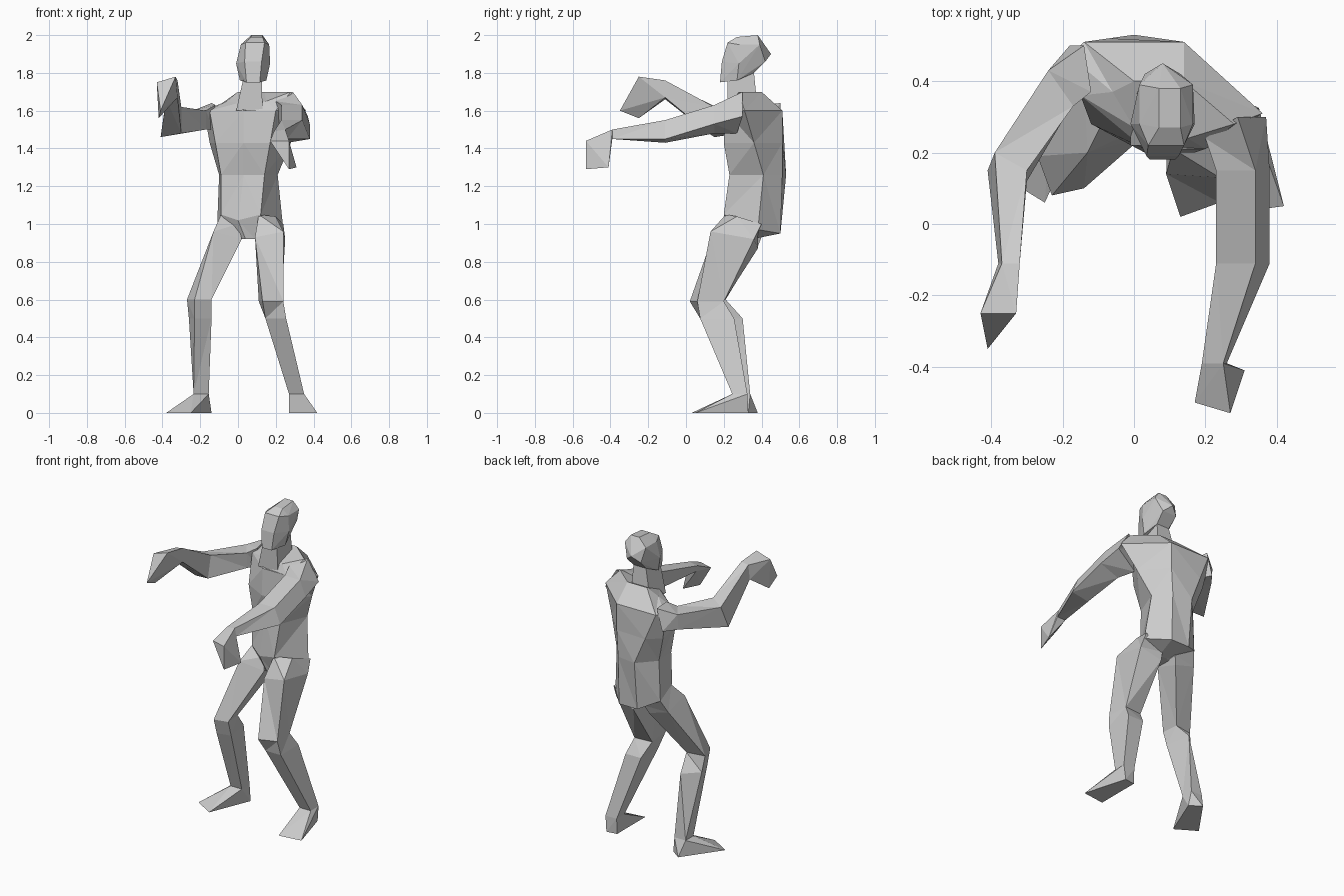
import bpy
import bmesh

default_cube = bpy.data.objects.get("Cube")
if default_cube:
    bpy.data.objects.remove(default_cube, do_unlink=True)

# One plain grey for the whole figure
grey = bpy.data.materials.new("plain_grey")
grey.use_nodes = True
colour = (0.6, 0.6, 0.6, 1)
grey.diffuse_color = colour
grey.node_tree.nodes["Principled BSDF"].inputs["Base Color"].default_value = colour


def finish(name, bm):
    """Turn a bmesh into a flat shaded object with outward normals."""
    bmesh.ops.recalc_face_normals(bm, faces=bm.faces)
    mesh = bpy.data.meshes.new(name)
    bm.to_mesh(mesh)
    bm.free()
    mesh.materials.append(grey)
    part = bpy.data.objects.new(name, mesh)
    bpy.context.collection.objects.link(part)
    return part


def loft(name, rings):
    """Skin a row of matching cross-sections and cap both ends."""
    bm = bmesh.new()
    rows = [[bm.verts.new(point) for point in ring] for ring in rings]
    for lower, upper in zip(rows, rows[1:]):
        count = len(lower)
        for index in range(count):
            following = (index + 1) % count
            bm.faces.new((lower[index], lower[following],
                          upper[following], upper[index]))
    bm.faces.new(rows[0])
    bm.faces.new(rows[-1])
    bmesh.ops.triangulate(bm, faces=bm.faces[:])
    return finish(name, bm)


def hull(name, points):
    """Wrap a faceted block around a handful of corners."""
    bm = bmesh.new()
    for point in points:
        bm.verts.new(point)
    result = bmesh.ops.convex_hull(bm, input=bm.verts[:])
    unused = [item for item in result["geom_interior"]
              if isinstance(item, bmesh.types.BMVert)]
    bmesh.ops.delete(bm, geom=unused, context="VERTS")
    return finish(name, bm)


def level(height, *corners):
    """Horizontal section from corners given as x and y."""
    return [(x, y, height) for x, y in corners]


def upright(depth, *corners):
    """Vertical section across the figure from corners given as x and z."""
    return [(x, depth, z) for x, z in corners]


def box(x, y, z, width, depth):
    """Level four-sided section; a negative width mirrors the corner order."""
    return [(x + side * width, y + end * depth, z)
            for side, end in ((-1, -1), (1, -1), (1, 1), (-1, 1))]


def paired(centre, *corners):
    """Mirror corners, given as half width, y and z, about a centre line."""
    return [(centre + side * half_width, y, z)
            for half_width, y, z in corners for side in (-1, 1)]


# Torso sections from crotch to collar, turning towards the raised shoulder.
# Order: front right, front middle, front left, side left,
# back left, back right, side right
crotch = level(.92, (0, .27), (.04, .24), (.09, .24), (.13, .3),
               (.1, .35), (.04, .35), (0, .32))
pelvis = [(-.09, .27, 1.05), (0, .22, 1.02), (.12, .2, 1.05), (.24, .38, .97),
          (.13, .5, .95), (0, .5, .95), (-.11, .42, 1)]
waist = level(1.26, (-.09, .28), (.03, .24), (.14, .23), (.21, .41),
              (.13, .51), (0, .53), (-.1, .42))
ribs = level(1.43, (-.12, .28), (.03, .2), (.17, .2), (.28, .36),
             (.14, .51), (-.07, .52), (-.15, .45))
chest = level(1.6, (-.15, .36), (.03, .21), (.2, .21), (.36, .31),
              (.14, .51), (-.14, .51), (-.18, .47))
collar = [(0, .27, 1.64), (.05, .22, 1.6), (.15, .24, 1.65), (.28, .28, 1.7),
          (.14, .4, 1.7), (0, .4, 1.7), (-.06, .37, 1.65)]
loft("torso", [crotch, pelvis, waist, ribs, chest, collar])

# Neck and faceted head with a pointed back of the skull
loft("neck", [box(.06, .3, 1.6, .07, .08), box(.08, .29, 1.8, .045, .07)])
jaw = paired(.08, (.035, .18, 1.75), (.07, .27, 1.76), (.045, .36, 1.8))
cheeks = paired(.08, (.045, .19, 1.86), (.09, .28, 1.85), (.05, .42, 1.86))
brow = paired(.09, (.05, .22, 1.96), (.075, .28, 1.95), (.075, .39, 1.95))
crown = paired(.1, (.03, .27, 1.99), (.03, .38, 2))
hull("head", jaw + cheeks + brow + crown + [(.08, .45, 1.9)])

# Left arm, reaching forward.
# Section order: top inner, top outer, bottom outer, bottom inner
left_wrist = upright(-.39, (.19, 1.49), (.25, 1.5), (.26, 1.45), (.2, 1.45))
loft("left_arm", [
    [(.2, .24, 1.65), (.29, .3, 1.7), (.37, .3, 1.57), (.22, .27, 1.48)],
    upright(.15, (.23, 1.63), (.34, 1.63), (.38, 1.53), (.25, 1.48)),
    upright(-.11, (.23, 1.55), (.34, 1.55), (.38, 1.45), (.26, 1.43)),
    left_wrist])
hull("left_hand", left_wrist + [
    (.17, -.5, 1.44), (.27, -.53, 1.44), (.27, -.53, 1.29), (.31, -.41, 1.3)])

# Right arm, elbow out and forearm raised
right_wrist = upright(-.11, (-.32, 1.76), (-.37, 1.75), (-.38, 1.66), (-.32, 1.67))
loft("right_arm", [
    [(-.12, .37, 1.63), (-.14, .5, 1.64), (-.18, .5, 1.5), (-.13, .4, 1.5)],
    [(-.17, .33, 1.6), (-.24, .43, 1.6), (-.24, .42, 1.5), (-.17, .34, 1.5)],
    [(-.3, .15, 1.62), (-.39, .2, 1.6), (-.41, .15, 1.46), (-.3, .12, 1.48)],
    right_wrist])
hull("right_hand", right_wrist + [
    (-.33, -.25, 1.78), (-.43, -.25, 1.75), (-.41, -.35, 1.6), (-.42, -.25, 1.56)])

# Legs from hip to ankle.
# Section order: front inner, front outer, back outer, back inner
left_ankle = box(.31, .285, .1, .04, .04)
loft("left_leg", [
    [(.11, .21, 1.05), (.2, .27, 1.04), (.24, .4, 1), (.1, .38, .93)],
    [(.09, .14, .93), (.24, .13, .96), (.25, .36, .92), (.11, .38, .87)],
    level(.59, (.13, .02), (.24, .06), (.23, .2), (.11, .19)),
    box(.2, .165, .5, .055, .09),
    left_ankle])

right_ankle = box(-.195, .3, .1, -.04, .04)
loft("right_leg", [
    [(0, .26, 1), (-.09, .28, 1.05), (-.11, .42, 1), (.02, .4, .93)],
    [(.02, .24, .92), (-.13, .2, .96), (-.14, .38, .92), (0, .38, .88)],
    level(.6, (-.14, .1), (-.23, .08), (-.27, .19), (-.15, .21)),
    level(.5, (-.14, .13), (-.23, .11), (-.26, .21), (-.17, .3)),
    right_ankle])

# Wedge feet, each splayed outwards
hull("left_foot", left_ankle + level(0, (.27, .03), (.42, .05), (.34, .33), (.27, .32)))
hull("right_foot", right_ankle + level(0, (-.38, .14), (-.25, .06), (-.14, .33), (-.21, .38)))
